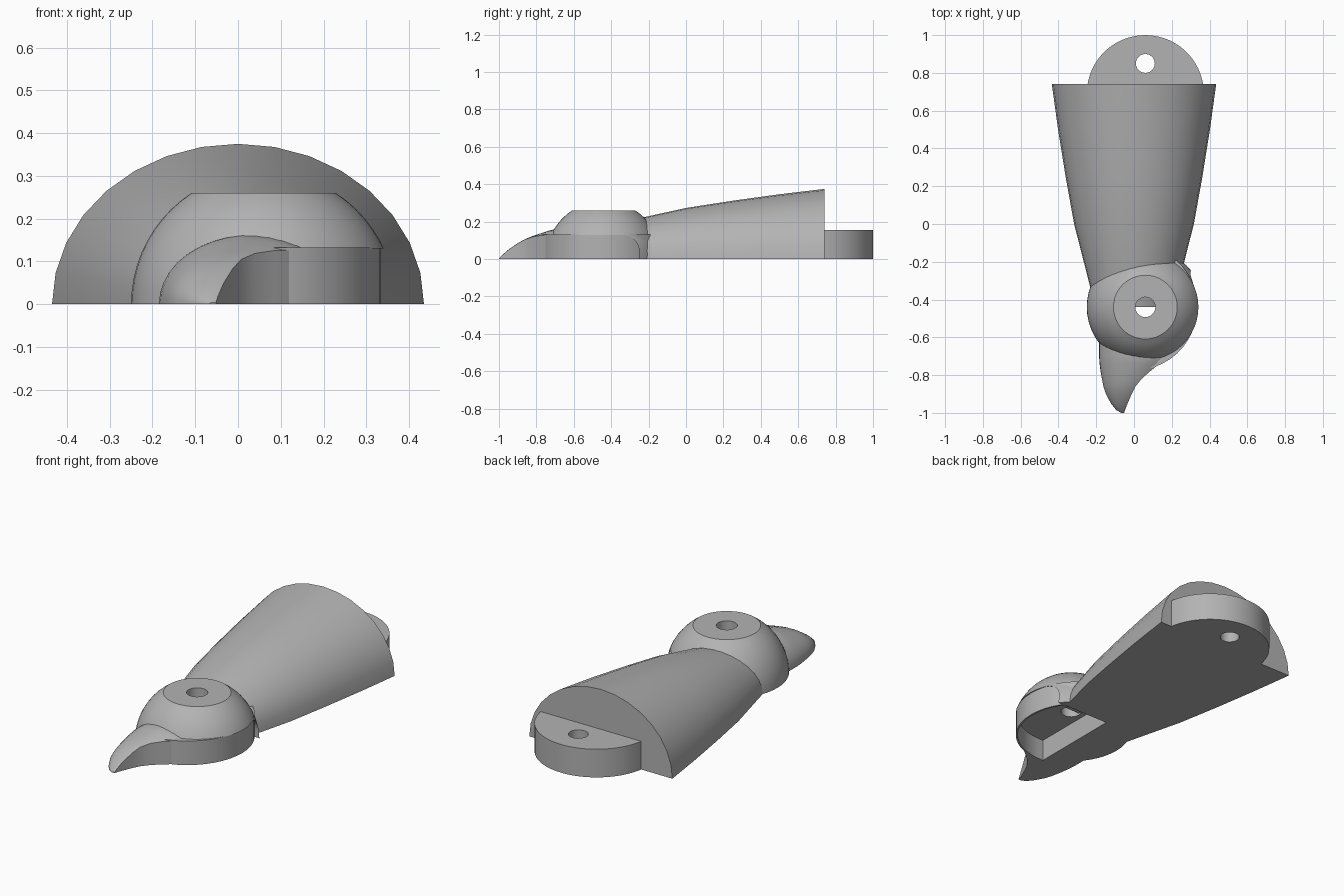
import bpy, bmesh
from math import sin, cos, pi, radians, sqrt, asin
from mathutils import Vector

cube = bpy.data.objects.get("Cube")
if cube:
    bpy.data.objects.remove(cube, do_unlink=True)

grey = bpy.data.materials.new("plain grey")
grey.use_nodes = True
grey.diffuse_color = (0.45, 0.45, 0.45, 1)
grey.node_tree.nodes["Principled BSDF"].inputs["Base Color"].default_value = (0.45, 0.45, 0.45, 1)

PX, PY = 0.06, -0.44          # pivot of the front joint
TOP = 0.26                    # flat top of the dome
SLOT = 0.13                   # slot height


def loft(name, sections):
    """Closed solid through loops that all have the same number of points."""
    bm = bmesh.new()
    rings = [[bm.verts.new(p) for p in s] for s in sections]
    n = len(rings[0])
    for a, b in zip(rings, rings[1:]):
        for i in range(n):
            j = (i + 1) % n
            bm.faces.new((a[i], a[j], b[j], b[i]))
    bm.faces.new(rings[0][::-1])
    bm.faces.new(rings[-1])
    bmesh.ops.recalc_face_normals(bm, faces=bm.faces)
    mesh = bpy.data.meshes.new(name)
    bm.to_mesh(mesh)
    bm.free()
    mesh.materials.append(grey)
    obj = bpy.data.objects.new(name, mesh)
    bpy.context.collection.objects.link(obj)
    return obj


def prism(name, outline, z0, z1):
    return loft(name, [[(x, y, z) for x, y in outline] for z in (z0, z1)])


def arc(cx, cy, r, a0, a1, steps):
    angles = [radians(a0 + (a1 - a0) * i / steps) for i in range(steps + 1)]
    return [(cx + r * cos(a), cy + r * sin(a)) for a in angles]


def circle(cx, cy, r, n):
    return arc(cx, cy, r, 0, 360, n)[:-1]


def cut(obj, *cutters):
    for c in cutters:
        c.hide_render = True
        m = obj.modifiers.new("cut", 'BOOLEAN')
        m.operation = 'DIFFERENCE'
        m.solver = 'EXACT'
        m.object = c
        bpy.context.view_layer.objects.active = obj
        bpy.ops.object.modifier_apply(modifier=m.name)


# Cutters: pivot holes, the slot under the dome and the hollow of the cup
pivot_hole = prism("pivot_hole_cutter", circle(PX, PY, 0.053, 24), -0.1, 0.5)
tab_hole = prism("tab_hole_cutter", circle(PX, 0.85, 0.05, 24), -0.1, 0.5)
slot_side = [(-1.2, -0.1), (-1.2, SLOT)] + arc(-0.34, 0.04, 0.09, 90, 0, 6) + [(-0.25, -0.1)]
slot = loft("slot_cutter", [[(x, y, z) for y, z in slot_side] for x in (-0.02, 0.8)])
hollow_outline = arc(0, PY, 0.325, -93.5, 37, 20) + [(-0.02, -0.243)]
hollow = prism("hollow_cutter", hollow_outline, -0.1, 0.12)

# Tapered half-round limb
SEG = 16
limb = loft("limb", [
    [(w * cos(pi * i / SEG), y, 0.862 * w * sin(pi * i / SEG)) for i in range(SEG + 1)]
    for y, w in ((0.74, 0.435), (0.5, 0.402), (0.25, 0.362), (0, 0.317),
                 (-0.2, 0.266), (-0.44, 0.205))])
cut(limb, slot)

# Rear hinge tab
tab = prism("hinge_tab", arc(PX, 0.69, 0.31, 7, 173, 28), 0, 0.155)
cut(tab, tab_hole)

# Joint dome, a sphere with its top sliced flat
R = 0.31
end = asin(TOP / R)
dome = loft("joint_dome", [
    [(x, y, R * sin(end * k / 10)) for x, y in circle(PX, PY, R * cos(end * k / 10), 48)]
    for k in range(11)])
cut(dome, slot, pivot_hole)

# Cup wall below the dome
cup = prism("joint_cup", arc(0, PY, 0.335, -95, 48, 18) + [(-0.03, -0.19)], 0, 0.132)
cut(cup, hollow, pivot_hole)


# Curved claw: half-ellipse sections, with the inner side sliced upright
def claw_section(y, left, centre, right, height):
    rx = centre - left
    t = max(-0.98, min(0.98, (right - centre) / rx))
    stop = pi / 2 - asin(t)
    pts = []
    for i in range(15):
        a = pi + (stop - pi) * i / 14
        pts.append((centre + rx * cos(a), y, height * sin(a)))
    return pts + [(pts[-1][0], y, 0)]


claw = loft("claw", [claw_section(*s) for s in (
    (-1.0, -0.068, -0.058, -0.052, 0.004),
    (-0.985, -0.094, -0.06, -0.047, 0.02),
    (-0.95, -0.122, -0.05, -0.034, 0.05),
    (-0.9, -0.149, -0.033, -0.012, 0.085),
    (-0.86, -0.162, -0.018, 0.008, 0.107),
    (-0.82, -0.17, -0.003, 0.04, 0.123),
    (-0.78, -0.177, 0.01, 0.085, 0.137),
    (-0.74, -0.182, 0.022, 0.135, 0.15),
    (-0.7, -0.185, 0.03, 0.17, 0.161),
    (-0.6, -0.185, 0.03, 0.17, 0.163))])
cut(claw, hollow)

# Remove the cutters, then smooth the round surfaces
for c in (pivot_hole, tab_hole, slot, hollow):
    bpy.data.objects.remove(c, do_unlink=True)
for obj in (limb, tab, dome, cup, claw):
    bpy.ops.object.select_all(action='DESELECT')
    obj.select_set(True)
    bpy.context.view_layer.objects.active = obj
    bpy.ops.object.shade_smooth_by_angle(angle=radians(30))
